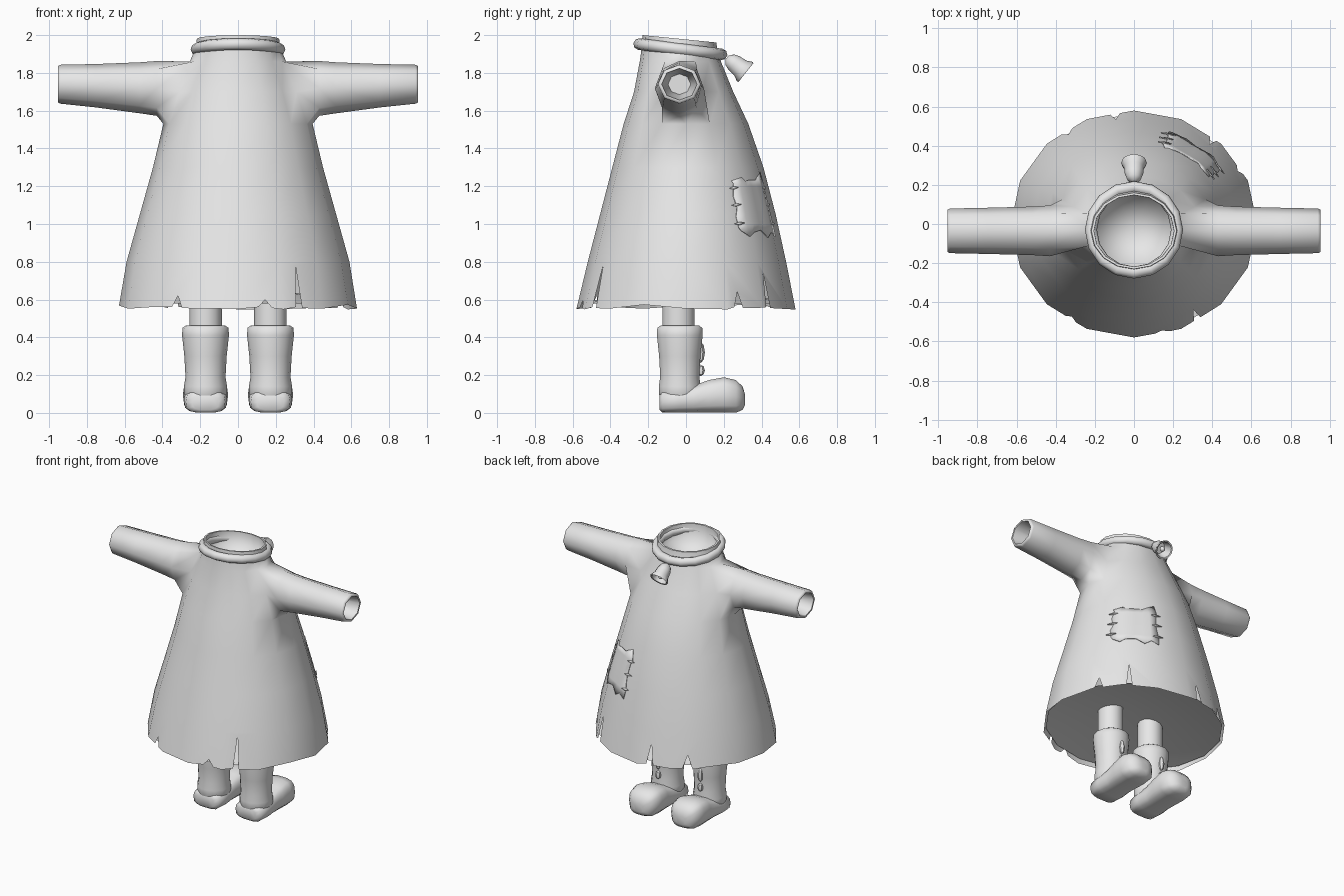
import bpy, bmesh, math, random
from mathutils import Vector, Matrix

random.seed(4)
if "Cube" in bpy.data.objects:
    bpy.data.objects.remove(bpy.data.objects["Cube"])

cloth = bpy.data.materials.new("light_grey")
cloth.use_nodes = True
GREY = (0.8, 0.8, 0.8, 1)
cloth.diffuse_color = GREY
cloth.node_tree.nodes["Principled BSDF"].inputs["Base Color"].default_value = GREY


def shade(obj, angle):
    bpy.ops.object.select_all(action="DESELECT")
    obj.select_set(True)
    bpy.context.view_layer.objects.active = obj
    bpy.ops.object.shade_smooth_by_angle(angle=math.radians(angle))


def finish(bm, name, angle=50):
    bmesh.ops.recalc_face_normals(bm, faces=bm.faces)
    mesh = bpy.data.meshes.new(name)
    bm.to_mesh(mesh)
    bm.free()
    obj = bpy.data.objects.new(name, mesh)
    bpy.context.collection.objects.link(obj)
    mesh.materials.append(cloth)
    shade(obj, angle)
    return obj


def bridge(bm, a, b):
    n = len(a)
    for i in range(n):
        bm.faces.new((a[i], a[(i + 1) % n], b[(i + 1) % n], b[i]))


def loft(bm, rings):
    """Skin a list of point rings and cap both ends."""
    rows = [[bm.verts.new(p) for p in ring] for ring in rings]
    for a, b in zip(rows, rows[1:]):
        bridge(bm, a, b)
    bm.faces.new(rows[0])
    bm.faces.new(rows[-1])


def circle(x, y, z, r, n=14):
    return [(x + r * math.cos(t * math.tau / n), y + r * math.sin(t * math.tau / n), z)
            for t in range(n)]


# Robe profile: height, half width, front y, back y
SEG = 16
ROWS = [(.56, .63, -.58, .58), (.8, .59, -.52, .53), (1.05, .52, -.455, .475),
        (1.3, .45, -.39, .41), (1.53, .395, -.33, .33), (1.7, .335, -.275, .25),
        (1.86, .255, -.245, .185), (1.93, .225, -.235, .165), (2.0, .218, -.23, .16)]


def ring_point(row, k, scale=1.0):
    z, rx, y0, y1 = row
    t = k * math.tau / SEG
    y = (y0 + y1) / 2 + scale * math.sin(t) * (y1 - y0) / 2
    tilt = -.1 * max(0, y + .23) if z > 1.95 else 0
    return Vector((scale * rx * math.cos(t), y, z + tilt))


def surface(deg, z, scale=1.0):
    """Point on the faceted robe at an angle and height."""
    i = max(j for j in range(len(ROWS) - 1) if ROWS[j][0] <= z or j == 0)
    f = (z - ROWS[i][0]) / (ROWS[i + 1][0] - ROWS[i][0])
    row = [a + (b - a) * f for a, b in zip(ROWS[i], ROWS[i + 1])]
    k = deg / 360 * SEG
    lo = math.floor(k)
    return ring_point(row, lo, scale).lerp(ring_point(row, lo + 1, scale), k - lo)


# Robe with torn hem
bm = bmesh.new()
grid = [[bm.verts.new(ring_point(r, k)) for k in range(SEG)] for r in ROWS]
for v in grid[0]:
    v.co.z += random.uniform(-.015, .015)
# segment: (tear position along segment, tear top, half width)
tears = {1: (.3, .64, .12), 2: (.2, .74, .08), 4: (.4, .7, .1), 5: (.5, .65, .14),
         10: (.6, .62, .13), 12: (.6, .6, .15), 13: (.4, .78, .08)}
for k in range(SEG):
    n = (k + 1) % SEG
    face = [grid[1][k], grid[1][n], grid[0][n]]
    if k in tears:
        f, top, w = tears[k]
        for g, z in ((f + w, .555), (f, top), (f - w, .56)):
            face.append(bm.verts.new(surface((k + g) * 360 / SEG, z)))
    bm.faces.new(face + [grid[0][k]])
for i in range(1, len(ROWS) - 1):
    for k in range(SEG):
        n = (k + 1) % SEG
        if i in (4, 5) and k in (SEG - 1, 0, SEG // 2 - 1, SEG // 2):
            continue  # arm holes
        bm.faces.new((grid[i][k], grid[i][n], grid[i + 1][n], grid[i + 1][k]))

# Neck opening with inner bowl
inner = grid[-1]
for row, s in ((ROWS[-1], .94), ((1.87,) + ROWS[7][1:], .9)):
    nxt = [bm.verts.new(ring_point(row, k, s)) for k in range(SEG)]
    bridge(bm, inner, nxt)
    inner = nxt
centre = bm.verts.new((0, -.03, 1.8))
for k in range(SEG):
    bm.faces.new((inner[k], inner[(k + 1) % SEG], centre))

# Sleeves grow out of the arm holes: x, half depth, half height, centre z
SLEEVE = [(.43, .13, .145, 1.718), (.52, .124, .135, 1.721), (.75, .118, .115, 1.732),
          (.94, .114, .103, 1.74), (.953, .108, .097, 1.74), (.953, .094, .084, 1.74),
          (.75, .06, .055, 1.74)]
for side, mid in ((1, 0), (-1, SEG // 2)):
    f, b = (mid - side) % SEG, (mid + side) % SEG
    hole = [grid[4][mid], grid[4][b], grid[5][b], grid[6][b],
            grid[6][mid], grid[6][f], grid[5][f], grid[4][f]]
    for x, ry, rz, z in SLEEVE:
        ring = []
        for j in range(8):
            t = j * math.tau / 8 - math.pi / 2
            ring.append(bm.verts.new((side * x, -.035 + ry * math.cos(t), z + rz * math.sin(t))))
        bridge(bm, hole, ring)
        hole = ring
    bm.faces.new(hole)
loose = [v for v in bm.verts if not v.link_faces]
bmesh.ops.delete(bm, geom=loose, context="VERTS")
finish(bm, "robe", 75)

# Underside lining
bm = bmesh.new()
edge = [bm.verts.new(ring_point((.58,) + ROWS[0][1:], k, .975)) for k in range(SEG)]
peak = bm.verts.new((0, 0, .69))
for k in range(SEG):
    bm.faces.new((edge[(k + 1) % SEG], edge[k], peak))
finish(bm, "robe_lining", 30)

# Ragged patch and its stitches
bm = bmesh.new()
N = 7
pts = []
for i in range(N):
    line = []
    for j in range(N):
        ragged = 1 if i in (0, N - 1) or j in (0, N - 1) else 0
        deg = 35 + 36 * j / (N - 1) + ragged * random.uniform(-2, 2)
        z = .95 + .3 * i / (N - 1) + ragged * random.uniform(-.025, .025)
        line.append(bm.verts.new(surface(deg, z, 1.012)))
    pts.append(line)
for i in range(N - 1):
    for j in range(N - 1):
        bm.faces.new((pts[i][j], pts[i][j + 1], pts[i + 1][j + 1], pts[i + 1][j]))
for deg in (35, 71):
    for z in (1.0, 1.1, 1.19):
        corners = ((-4, 0), (0, -.006), (4, .004), (0, .01))
        bm.faces.new([bm.verts.new(surface(deg + a, z + h, 1.02)) for a, h in corners])
patch = finish(bm, "patch", 40)
mod = patch.modifiers.new("thickness", "SOLIDIFY")
mod.thickness = .006

# Collar cord
bpy.ops.mesh.primitive_torus_add(major_segments=16, minor_segments=8, major_radius=.22,
                                 minor_radius=.031, location=(0, -.03, 1.925),
                                 rotation=(-.125, 0, 0))
collar = bpy.context.object
collar.name = "collar"
collar.data.materials.append(cloth)
shade(collar, 60)

# Bell hanging from the collar
bm = bmesh.new()
BELL = [(.012, -.01), (.036, .008), (.047, .04), (.051, .08), (.066, .11), (.064, .118),
        (.055, .115), (.04, .05)]
loft(bm, [circle(0, 0, h, r, 12) for r, h in BELL])
bmesh.ops.create_uvsphere(bm, u_segments=8, v_segments=6, radius=.018,
                          matrix=Matrix.Translation((0, 0, .09)))
aim = Vector((0, .78, -.62)).to_track_quat("Z", "Y").to_matrix().to_4x4()
bmesh.ops.transform(bm, matrix=Matrix.Translation((0, .225, 1.875)) @ aim, verts=bm.verts)
finish(bm, "bell", 50)

# Legs and boots
SHAFT = [(.07, .1), (.1, .114), (.14, .114), (.19, .106), (.3, .112), (.41, .124),
         (.45, .122), (.462, .105), (.462, .08)]
# y, half width, bottom, top
FOOT = [(-.14, .07, .015, .095), (-.125, .105, 0, .115), (-.04, .115, 0, .13),
        (.04, .108, 0, .145), (.12, .114, 0, .175), (.2, .12, 0, .19),
        (.265, .108, 0, .175), (.3, .075, .015, .14), (.312, .035, .04, .1)]


def soft(v):
    return math.copysign(abs(v) ** .65, v)


for side, label in ((1, "left"), (-1, "right")):
    x = side * .172
    bm = bmesh.new()
    loft(bm, [circle(x, -.04, z, .086) for z in (.4, .69)])
    finish(bm, label + "_leg")

    bm = bmesh.new()
    loft(bm, [circle(x, -.033, z, r) for z, r in SHAFT])
    finish(bm, label + "_boot_shaft", 60)

    bm = bmesh.new()
    rings = []
    for y, w, z0, z1 in FOOT:
        angles = [j * math.tau / 14 for j in range(14)]
        rings.append([(x + w * soft(math.cos(t)), y,
                       (z0 + z1) / 2 + soft(math.sin(t)) * (z1 - z0) / 2) for t in angles])
    loft(bm, rings)
    finish(bm, label + "_boot_foot", 60)

    # Pointed scuffs on the boot shaft
    bm = bmesh.new()
    for z, h in ((.32, .055), (.225, .03)):
        m = Matrix.Translation((x, .078, z)) @ Matrix.Diagonal((.022, .022, h, 1))
        bmesh.ops.create_uvsphere(bm, u_segments=6, v_segments=4, radius=1, matrix=m)
    finish(bm, label + "_boot_scuffs", 30)
